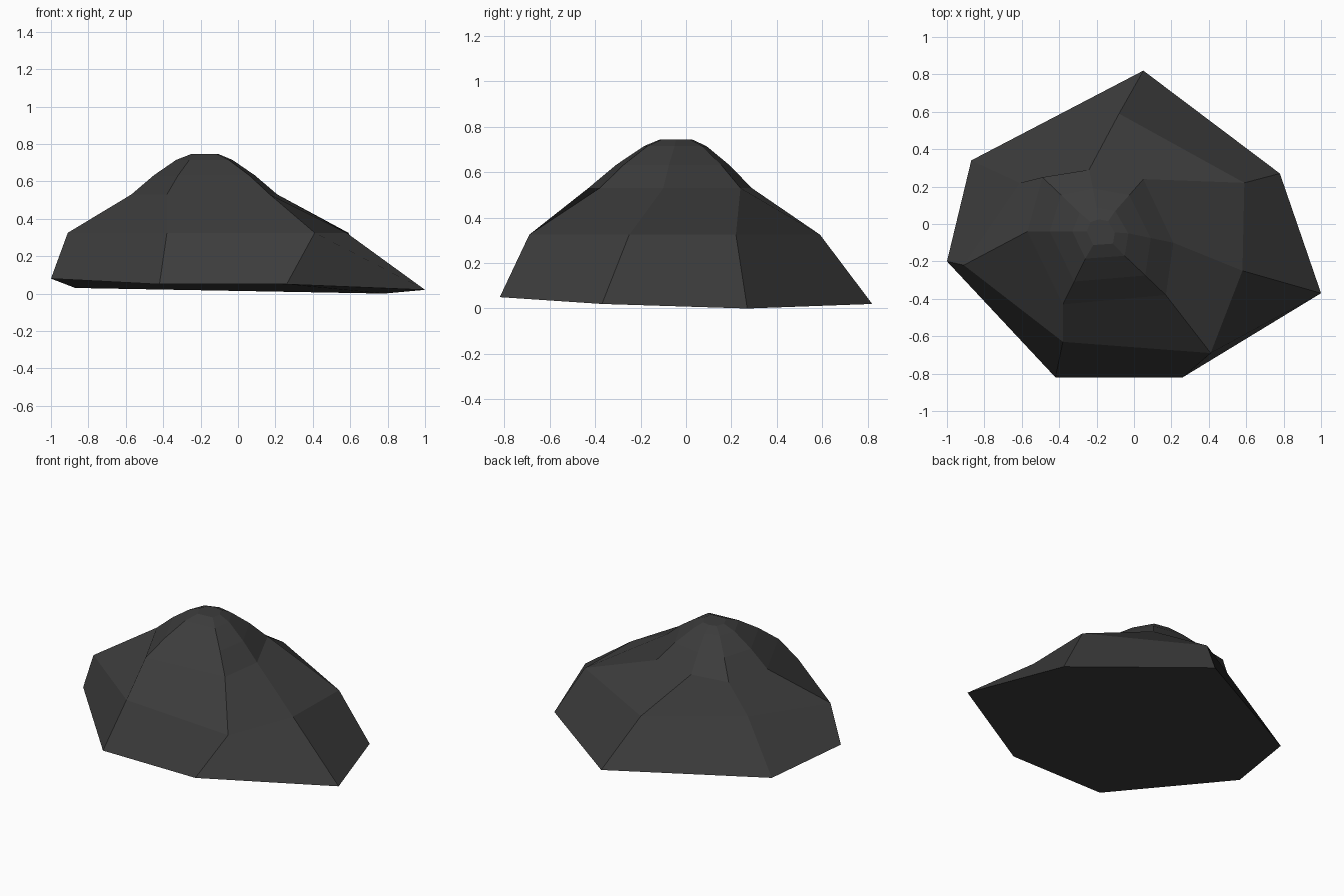
import bpy, bmesh
from mathutils import Vector

if "Cube" in bpy.data.objects:
    bpy.data.objects.remove(bpy.data.objects["Cube"])

# Irregular seven-sided outlines, listed clockwise from the back point
foot = [(0.05, 0.82, 0.02), (0.78, 0.27, 0.0), (1.0, -0.37, 0.02), (0.26, -0.82, 0.05),
        (-0.42, -0.82, 0.05), (-1.0, -0.20, 0.08), (-0.87, 0.34, 0.03)]
shoulder = [(-0.08, 0.59), (0.59, 0.22), (0.58, -0.25), (0.41, -0.69),
            (-0.38, -0.63), (-0.91, -0.22), (-0.61, 0.22)]
slope = [(-0.24, 0.29), (0.05, 0.24), (0.21, -0.10), (0.17, -0.38),
         (-0.38, -0.43), (-0.57, -0.04), (-0.49, 0.25)]
crown = [(-0.20, 0.09), (-0.10, 0.07), (-0.03, -0.05), (-0.05, -0.17),
         (-0.26, -0.185), (-0.33, -0.04), (-0.29, 0.06)]


def at(ring, z):
    return [Vector((x, y, z)) for x, y in ring]


rings = [[Vector(p) for p in foot], at(shoulder, 0.325), at(slope, 0.53)]
crown_ring = at(crown, 0.715)
# In-between ring bulges slightly; summit is the crown shrunk about its centre
rings.append([a.lerp(b, 0.5) + Vector((0, 0, 0.01)) for a, b in zip(rings[2], crown_ring)])
rings.append(crown_ring)
centre = Vector((-0.175, -0.04, 0.745))
rings.append([Vector((centre.x + (p.x - centre.x) * 0.5,
                      centre.y + (p.y - centre.y) * 0.5, 0.745)) for p in crown_ring])

# Rock: stack the rings, bridge them, cap both ends
bm = bmesh.new()
loops = [[bm.verts.new(p) for p in ring] for ring in rings]
for low, high in zip(loops, loops[1:]):
    for i in range(7):
        j = (i + 1) % 7
        bm.faces.new((low[i], low[j], high[j], high[i]))
bm.faces.new(loops[0])
bm.faces.new(loops[-1])
bmesh.ops.recalc_face_normals(bm, faces=bm.faces)
mesh = bpy.data.meshes.new("rock")
bm.to_mesh(mesh)
bm.free()

rock = bpy.data.objects.new("rock", mesh)
bpy.context.collection.objects.link(rock)
stone = bpy.data.materials.new("dark grey stone")
stone.diffuse_color = (0.045, 0.045, 0.045, 1)
stone.use_nodes = True
stone.node_tree.nodes["Principled BSDF"].inputs["Base Color"].default_value = stone.diffuse_color
mesh.materials.append(stone)
